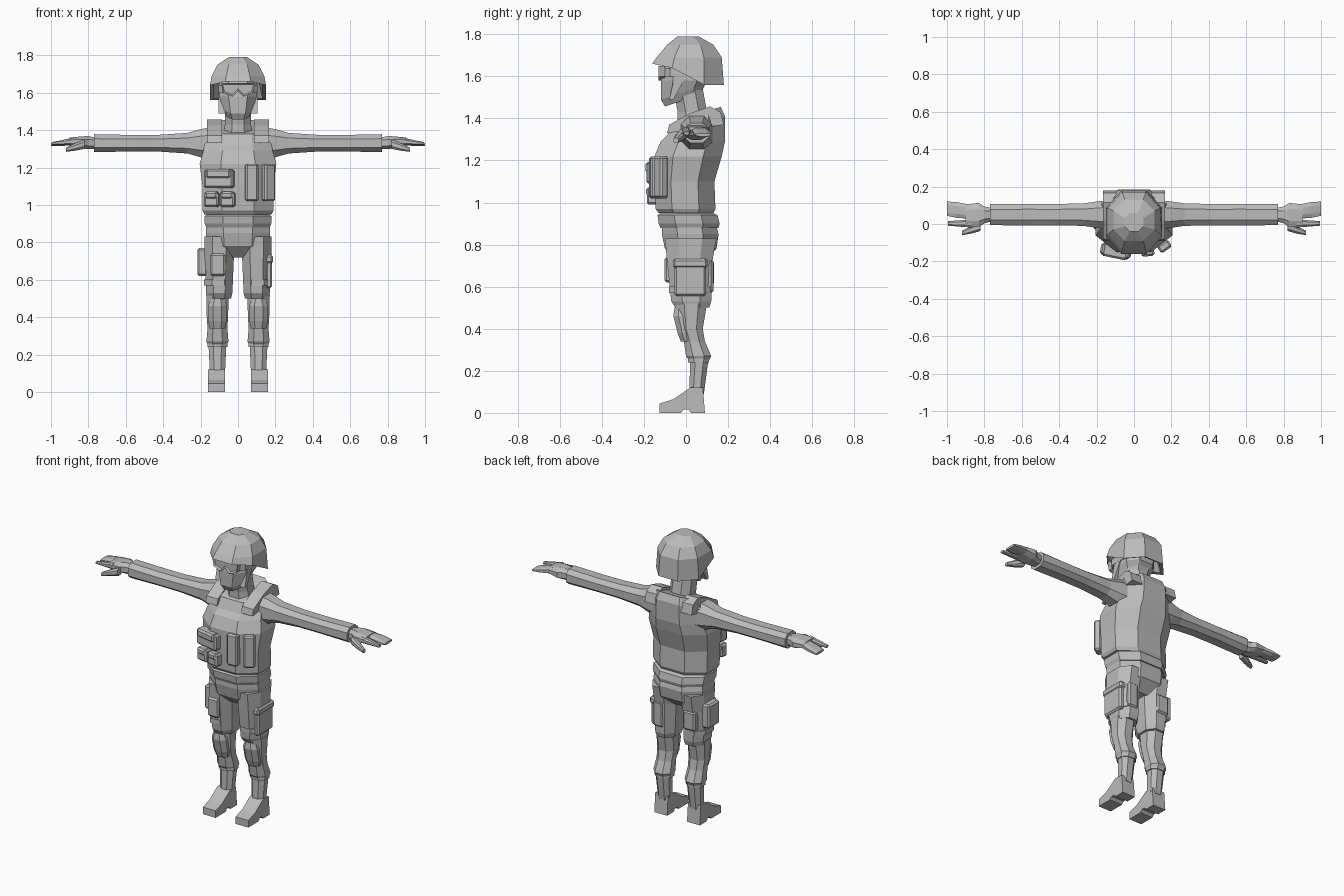
import bpy, bmesh
from mathutils import Matrix, Vector

default_cube = bpy.data.objects.get("Cube")
if default_cube:
    bpy.data.objects.remove(default_cube, do_unlink=True)

grey = bpy.data.materials.new("plain grey")
grey.use_nodes = True
grey.diffuse_color = (.5, .5, .5, 1)
grey.node_tree.nodes["Principled BSDF"].inputs["Base Color"].default_value = grey.diffuse_color

SIDES = {"left": 1, "right": -1}
LEG_X = .11
ARM_Y, ARM_Z = .05, 1.33


def finish(name, bm):
    """Turn the mesh into a flat-shaded object."""
    bmesh.ops.recalc_face_normals(bm, faces=bm.faces)
    mesh = bpy.data.meshes.new(name)
    bm.to_mesh(mesh)
    bm.free()
    mesh.materials.append(grey)
    part = bpy.data.objects.new(name, mesh)
    bpy.context.collection.objects.link(part)
    return part


def bridge(bm, loops):
    """Join matching loops of vertices and cap both ends."""
    for low, high in zip(loops, loops[1:]):
        for i in range(len(low)):
            bm.faces.new((low[i - 1], low[i], high[i], high[i - 1]))
    bm.faces.new(loops[0])
    bm.faces.new(loops[-1])


def octagon(width, depth, cut):
    """Rectangle of the given half sizes with its corners cut."""
    w, d = width * (1 - cut), depth * (1 - cut)
    return [(-w, -depth), (w, -depth), (width, -d), (width, d),
            (w, depth), (-w, depth), (-width, d), (-width, -d)]


def stack(name, rings, center=0, cut=.55):
    """Upright loft; each ring is height, half width, front y, back y.
    A height may be a function of y."""
    bm = bmesh.new()
    loops = []
    for height, width, front, back in rings:
        loop = []
        for x, y in octagon(width, (back - front) / 2, cut):
            y += (front + back) / 2
            z = height(y) if callable(height) else height
            loop.append(bm.verts.new((center + x, y, z)))
        loops.append(loop)
    bridge(bm, loops)
    return finish(name, bm)


def limb(name, rings, side, y=ARM_Y, z=ARM_Z, end=(0, 0)):
    """Sideways loft; each ring is reach, half depth, half height.
    The centre line drifts by end (y, z) from first ring to last."""
    bm = bmesh.new()
    loops = []
    start, length = rings[0][0], rings[-1][0] - rings[0][0]
    for reach, depth, height in rings:
        t = (reach - start) / length
        loops.append([bm.verts.new((side * reach, y + end[0] * t + a, z + end[1] * t + b))
                      for a, b in octagon(depth, height, .5)])
    bridge(bm, loops)
    return finish(name, bm)


def prism(name, outline, center, width):
    """Extrude a side-view (y, z) outline across x."""
    bm = bmesh.new()
    bridge(bm, [[bm.verts.new((x, y, z)) for y, z in outline]
                for x in (center - width / 2, center + width / 2)])
    return finish(name, bm)


def box(name, loc, size, turn=0, bevel=.01):
    """Chamfered block turned about the upright axis."""
    bm = bmesh.new()
    bmesh.ops.create_cube(bm, size=1)
    bmesh.ops.scale(bm, vec=size, verts=bm.verts)
    bmesh.ops.bevel(bm, geom=bm.edges[:], offset=bevel, segments=1, affect="EDGES")
    placing = Matrix.Translation(loc) @ Matrix.Rotation(turn, 4, "Z")
    bmesh.ops.transform(bm, matrix=placing, verts=bm.verts)
    return finish(name, bm)


def pouch(name, loc, size, turn=0):
    """Block with a proud flap over its upper part."""
    size = Vector(size)
    box(name, loc, size, turn)
    flap_loc = Vector(loc) + Vector((0, 0, size.z * .27))
    box(name + "_flap", flap_loc, size * Vector((.85, 1.25, .5)), turn)


# Helmet: hollow underside, raised brow and dome
def rim(y):
    return 1.66 if y < -.1 else 1.64 if y < -.03 else 1.56


def inner_rim(y):
    return rim(y) + .01


stack("helmet", [
    (1.7, .1, -.1, .12), (inner_rim, .13, -.14, .16), (rim, .15, -.16, .18),
    (1.69, .14, -.14, .17), (1.75, .11, -.09, .13), (1.79, .05, -.04, .06)])


# Head with sloping jaw, and neck
def jaw(y):
    return 1.49 + y / 3


def cheek(y):
    return jaw(y) + .04


stack("head", [(jaw, .06, -.1, .07), (cheek, .08, -.12, .09),
               (1.58, .1, -.12, .11), (1.7, .1, -.1, .13)], cut=.5)
stack("neck", [(1.36, .08, -.04, .12), (1.43, .07, -.04, .1), (1.54, .07, -.06, .08)])

# Goggles: extruded outline with a sunken lens, and a strap
half_outline = [(.03, 1.58), (.08, 1.6), (.09, 1.65)]
outline = half_outline + [(-x, z) for x, z in reversed(half_outline)] + [(0, 1.61)]
bm = bmesh.new()
bridge(bm, [[bm.verts.new((x, y, z)) for x, z in outline] for y in (-.1, -.13)])
bmesh.ops.recalc_face_normals(bm, faces=bm.faces)
lens = [face for face in bm.faces if face.normal.y < -.9]
bmesh.ops.inset_region(bm, faces=lens, thickness=.01, depth=-.01)
finish("goggles", bm)
stack("goggle_strap", [(z, .105, -.12, .1) for z in (1.6, 1.64)], cut=.4)


# Armoured vest, rising from neckline to upper back
def collar(y):
    return 1.4 + y / 3


def chest(y):
    return collar(y) - .05


stack("vest", [
    (.95, .18, -.13, .13), (.97, .19, -.145, .14), (1.1, .19, -.15, .135),
    (1.22, .205, -.15, .17), (1.29, .185, -.12, .185),
    (chest, .175, -.09, .185), (collar, .16, -.06, .165)])

# Vest pouches
pouch("utility_pouch", (-.1, -.145, 1.14), (.16, .06, .1), turn=-.2)
for x, y in ((-.14, -.14), (-.055, -.155)):
    pouch("small_pouch", (x, y, 1.03), (.08, .05, .08), turn=-.2)
for x, y, turn in ((.073, -.15, .1), (.163, -.12, .6)):
    box("magazine_pouch", (x, y, 1.12), (.07, .045, .2), turn)

# Hips and belt
stack("hips", [(.72, .1, -.04, .08), (.78, .165, -.1, .145),
               (.85, .172, -.115, .155), (.97, .165, -.115, .12)])
stack("belt", [(.88, .17, -.12, .155), (.9, .178, -.13, .16),
               (.94, .178, -.135, .15), (.95, .165, -.12, .13)])

for label, side in SIDES.items():
    # Trousers, knee pad and thigh strap
    leg = side * LEG_X
    stack(label + "_thigh", [
        (.83, .08, -.1, .145), (.72, .078, -.09, .125), (.53, .07, -.07, .12),
        (.5, .063, -.05, .11)], side * .1)
    stack(label + "_shin", [
        (.52, .06, -.05, .1), (.4, .057, -.03, .08), (.34, .053, -.01, .09),
        (.27, .059, 0, .12), (.25, .05, .015, .11)], leg)
    stack(label + "_knee_pad", [(.34, .04, -.025, .04), (.38, .05, -.04, .04),
                                (.46, .05, -.06, .03), (.5, .035, -.055, .02)], leg)
    stack(label + "_thigh_strap", [(z, .075, -.08, .12) for z in (.57, .6)], side * .106)

    # Boot: cuffed shaft and heeled foot
    stack(label + "_boot_cuff", [(z, .054, .01, .11) for z in (.24, .26)], leg)
    stack(label + "_boot_shaft", [(.24, .047, .02, .105), (.09, .04, .015, .085)], leg)
    prism(label + "_boot", [
        (-.125, 0), (-.125, .045), (-.06, .065), (.02, .12), (.08, .12),
        (.09, 0), (.025, 0), (.01, .016), (-.01, .016), (-.025, 0)], side * .115, .09)

    # Sleeve, thick at the shoulder
    limb(label + "_sleeve", [
        (.12, .08, .09), (.2, .07, .075), (.27, .06, .055), (.42, .057, .045),
        (.57, .058, .044), (.77, .056, .048)], side)

    # Gloved hand: palm, joined fingers, index finger and thumb
    limb(label + "_palm", [(.76, .035, .03), (.8, .045, .035), (.83, .065, .032),
                           (.9, .06, .02)], side, end=(-.005, .01))
    limb(label + "_fingers", [(.88, .038, .02), (.95, .042, .015), (1, .038, .007)],
         side, y=.066, z=1.34, end=(.016, -.018))
    limb(label + "_index_finger", [(.87, .022, .02), (.995, .012, .008)],
         side, y=.003, z=1.34, end=(0, -.012))
    limb(label + "_thumb", [(.82, .022, .025), (.87, .02, .02), (.92, .012, .011)],
         side, y=-.015, z=1.325, end=(-.033, -.03))

    # Vest shoulder and chin straps
    prism(label + "_shoulder_strap", [
        (-.09, 1.33), (-.08, 1.37), (.02, 1.425), (.115, 1.457), (.165, 1.43),
        (.18, 1.37)], side * .125, .08)
    prism(label + "_chin_strap", [(-.04, 1.66), (0, 1.6), (-.06, 1.49), (-.08, 1.49)],
          side * .087, .034)

# Thigh pockets and holster
box("left_thigh_pocket", (.165, .02, .645), (.035, .15, .18))
box("left_thigh_pocket_flap", (.165, .02, .71), (.045, .165, .045))
box("left_rear_pocket", (.11, .11, .65), (.07, .04, .16))
box("holster", (-.19, .025, .695), (.055, .11, .15))
box("right_front_pocket", (-.108, -.082, .68), (.08, .04, .12))
box("right_rear_pocket", (-.11, .11, .665), (.085, .045, .12))
